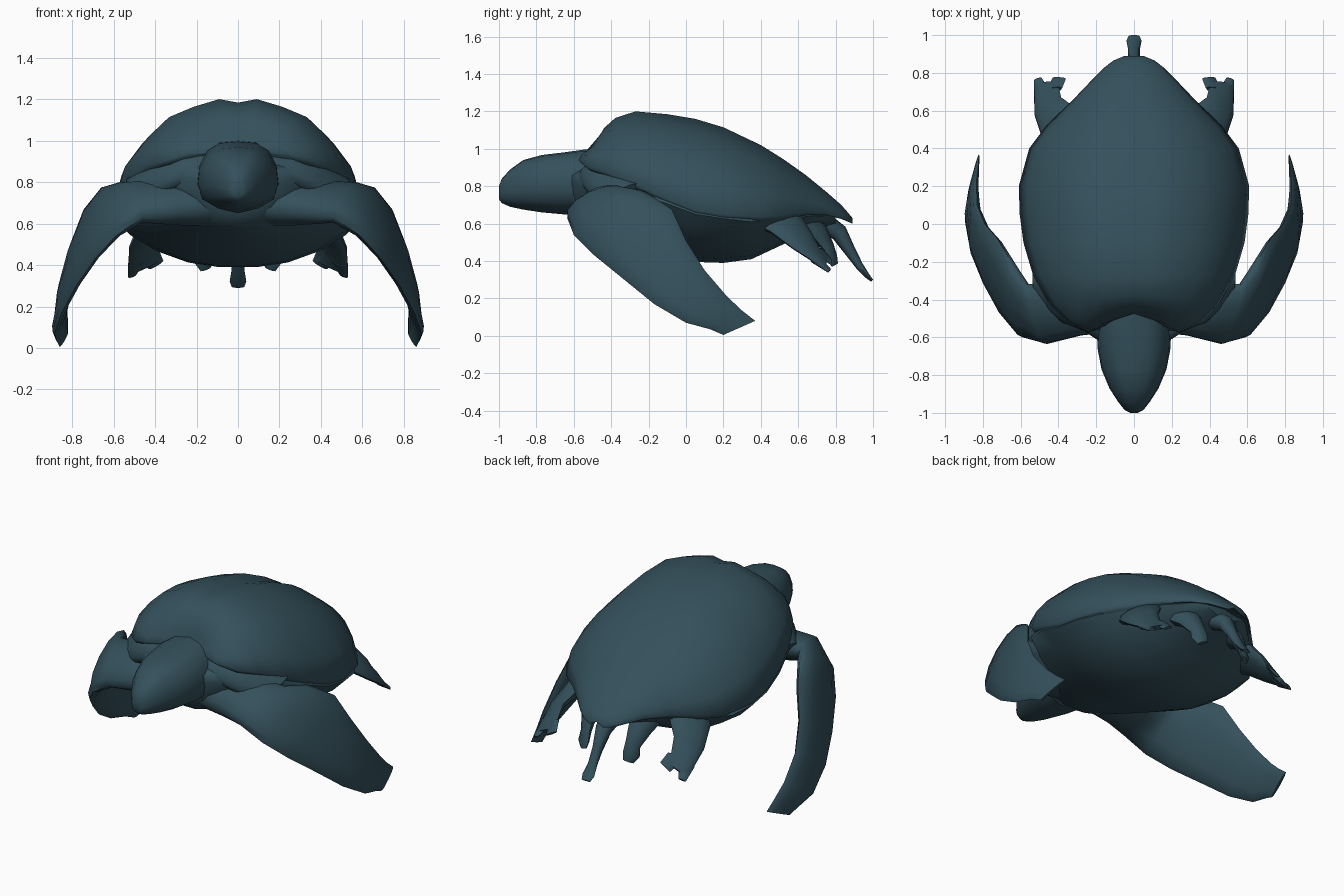
import bpy, bmesh, math
from mathutils import Vector

mat = bpy.data.materials.new("dark_teal")
mat.diffuse_color = (0.034, 0.080, 0.104, 1)


def loft(name, rings, mirror=False, angle=60):
    """Skin a list of equal-length closed rings and cap both ends."""
    bm = bmesh.new()
    rows = [[bm.verts.new(p) for p in r] for r in rings]
    n = len(rows[0])
    for a, b in zip(rows, rows[1:]):
        for i in range(n):
            j = (i + 1) % n
            bm.faces.new((a[i], a[j], b[j], b[i]))
    bm.faces.new(rows[0])
    bm.faces.new(rows[-1])
    bmesh.ops.recalc_face_normals(bm, faces=bm.faces)
    me = bpy.data.meshes.new(name)
    bm.to_mesh(me)
    bm.free()
    me.materials.append(mat)
    ob = bpy.data.objects.new(name, me)
    bpy.context.collection.objects.link(ob)
    bpy.ops.object.select_all(action='DESELECT')
    ob.select_set(True)
    bpy.context.view_layer.objects.active = ob
    bpy.ops.object.shade_smooth_by_angle(angle=math.radians(angle))
    if mirror:
        m = ob.modifiers.new("mirror", 'MIRROR')
        m.use_axis[0] = True
    return ob


def profile_ring(y, half, notch=0):
    """Symmetric ring from half profile (x, z), top to bottom; notch pushes the middle back."""
    w = max(x for x, z in half)
    right = [(x, y + notch * (1 - (x / w) ** 2), z) for x, z in half]
    return right + [(-x, yy, z) for x, yy, z in reversed(right) if x > 0]


def blade_rings(sections, n=12):
    """Elliptical rings between leading and trailing edge points."""
    mids = [(Vector(l) + Vector(t)) / 2 for l, t, _ in sections]
    rings = []
    for k, (l, t, th) in enumerate(sections):
        chord = (Vector(t) - Vector(l)) / 2
        d = mids[min(k + 1, len(mids) - 1)] - mids[max(k - 1, 0)]
        nor = chord.cross(d).normalized() * th
        rings.append([mids[k] + chord * math.cos(2 * math.pi * i / n)
                      + nor * math.sin(2 * math.pi * i / n) for i in range(n)])
    return rings


# shell: y, half width, rim height, top height
shell = [(-.575, .24, .935, 1.02), (-.52, .36, .89, 1.11), (-.43, .445, .86, 1.165),
         (-.27, .535, .79, 1.2), (-.1, .585, .71, 1.185), (.05, .605, .65, 1.16),
         (.2, .61, .625, 1.115), (.4, .555, .615, 1.02), (.52, .465, .625, .945),
         (.64, .34, .65, .86), (.75, .235, .65, .77), (.83, .155, .63, .70),
         (.865, .11, .615, .66), (.89, .05, .605, .63)]
rings = []
for y, w, r, t in shell:
    h = t - r
    rings.append(profile_ring(y, [(0, t - .04 * h), (.17 * w, t), (.4 * w, r + .91 * h),
                 (.62 * w, r + .79 * h), (.79 * w, r + .58 * h), (.93 * w, r + .35 * h),
                 (w, r + .05 * h), (.96 * w, r - .005), (0, r + .02)],
                 .1 * max(0, (-.27 - y) / .3)))
loft("shell", rings)

# belly and chest: y, half width, hidden top, bottom
belly = [(-.61, .2, .88, .64), (-.5, .36, .91, .57), (-.3, .515, .86, .51),
         (-.1, .58, .8, .44), (.05, .598, .74, .395), (.2, .602, .71, .39),
         (.35, .565, .68, .41), (.5, .46, .67, .48), (.65, .31, .67, .55),
         (.8, .15, .66, .60)]
rings = []
for y, w, t, b in belly:
    h = t - b
    rings.append(profile_ring(y, [(0, t), (.65 * w, t - .02 * h), (.95 * w, t - .1 * h),
                 (w, b + .74 * h), (.86 * w, b + .48 * h), (.65 * w, b + .24 * h),
                 (.4 * w, b + .07 * h), (.15 * w, b), (0, b)]))
loft("belly", rings)

# head and neck: y, half width, top, bottom
head = [(-1.0, .02, .80, .73), (-.985, .05, .84, .71), (-.94, .085, .89, .69),
        (-.87, .13, .94, .675), (-.77, .172, .967, .66), (-.66, .193, .98, .65),
        (-.55, .197, .995, .65), (-.4, .19, 1.0, .66)]
rings = []
for y, w, t, b in head:
    h = t - b
    rings.append(profile_ring(y, [(0, t), (.45 * w, t - .02 * h), (.75 * w, t - .13 * h),
                 (.96 * w, t - .35 * h), (w, b + .42 * h), (.88 * w, b + .2 * h),
                 (.5 * w, b + .07 * h), (0, b)]))
loft("head", rings)

# front flippers: leading edge, trailing edge, half thickness
loft("front_flipper", blade_rings([
    ((.1, -.57, .67), (.2, -.2, .75), .12),
    ((.28, -.59, .645), (.38, -.3, .76), .10),
    ((.46, -.635, .63), (.57, -.32, .775), .08),
    ((.59, -.6, .54), (.64, -.22, .775), .06),
    ((.69, -.49, .43), (.725, -.075, .675), .05),
    ((.78, -.33, .3), (.79, .0, .51), .042),
    ((.85, -.17, .17), (.83, .1, .35), .034),
    ((.885, 0, .07), (.835, .22, .21), .028),
    ((.875, .13, .035), (.825, .3, .135), .018),
    ((.86, .2, .005), (.82, .37, .08), .008)]), True)

# rear flippers with a notched, two-lobed end
loft("rear_flipper", blade_rings([
    ((.42, .36, .60), (.25, .55, .66), .05),
    ((.485, .45, .56), (.33, .63, .62), .045),
    ((.525, .57, .47), (.385, .67, .55), .033),
    ((.53, .68, .40), (.395, .71, .47), .024),
    ((.53, .74, .355), (.37, .75, .43), .014)]), True)
for nm, l, t, l2, t2 in (
        ("rear_outer_lobe", (.53, .67, .40), (.44, .70, .43), (.53, .76, .34), (.49, .775, .355)),
        ("rear_inner_lobe", (.47, .70, .43), (.38, .72, .47), (.43, .775, .38), (.36, .77, .42))):
    loft(nm, blade_rings([(l, t, .018), (l2, t2, .008)], 8), True)

# small hind lobes under the shell edge
loft("hind_lobe", blade_rings([
    ((.26, .58, .60), (.1, .66, .66), .06),
    ((.23, .68, .53), (.12, .74, .58), .04),
    ((.2, .74, .46), (.125, .78, .49), .027),
    ((.21, .76, .41), (.12, .80, .43), .022),
    ((.18, .78, .37), (.13, .81, .39), .012)], 8), True)

# tail: y, z, half width, half depth
tail = [(.70, .63, .08, .07), (.82, .55, .05, .055), (.88, .45, .032, .037),
        (.93, .37, .032, .025), (.97, .32, .04, .016), (.995, .295, .03, .009)]
loft("tail", [[(w * math.cos(a), y + d * math.sin(a) * .6, z + d * math.sin(a) * .6)
               for a in (math.pi * i / 4 for i in range(8))]
              for y, z, w, d in tail])

# shoulder folds between the neck and the shell lip
loft("shoulder_fold", blade_rings([
    ((.12, -.58, .8), (.14, -.4, .96), .06),
    ((.22, -.57, .82), (.28, -.38, .93), .07),
    ((.36, -.52, .76), (.42, -.32, .87), .06),
    ((.5, -.42, .72), (.53, -.25, .81), .03)], 12), True)
